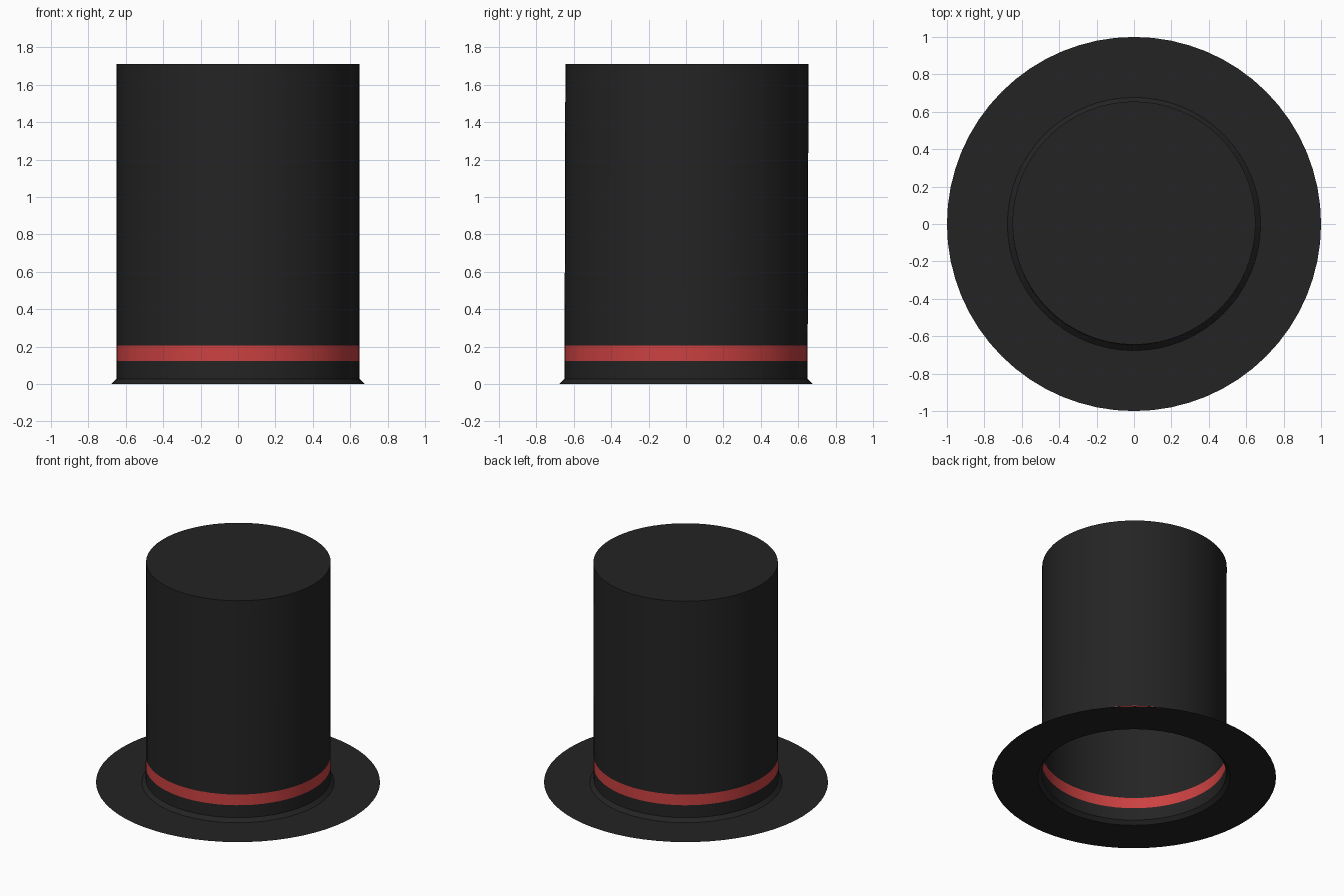
import bpy, bmesh, math

if "Cube" in bpy.data.objects:
    bpy.data.objects.remove(bpy.data.objects["Cube"])

SIDES = 64
TOP = 1.71
LEAN = 0.005   # crown drifts slightly to the back at the top


def material(name, rgb):
    m = bpy.data.materials.new(name)
    m.diffuse_color = (*rgb, 1)
    m.use_nodes = True
    m.node_tree.nodes["Principled BSDF"].inputs["Base Color"].default_value = m.diffuse_color
    return m


black = material("black felt", (0.0175, 0.0175, 0.0175))
red = material("red ribbon", (0.6, 0.053, 0.053))

# Open sheet profile (radius, height): brim, flared foot, band, crown
profile = [(1.0, 0), (0.677, 0), (0.65, 0.027), (0.65, 0.123),
           (0.65, 0.206), (0.65, TOP)]

bm = bmesh.new()
rings = []
for r, z in profile:
    rings.append([bm.verts.new((r * math.cos(a), r * math.sin(a) + LEAN * z / TOP, z))
                  for a in (2 * math.pi * i / SIDES for i in range(SIDES))])

# Walls between rings; the fourth strip is the ribbon
for k in range(len(rings) - 1):
    lo, hi = rings[k], rings[k + 1]
    for i in range(SIDES):
        j = (i + 1) % SIDES
        f = bm.faces.new((lo[i], lo[j], hi[j], hi[i]))
        f.material_index = 1 if k == 3 else 0

# Flat crown top
bm.faces.new(rings[-1])

mesh = bpy.data.meshes.new("top_hat")
bm.to_mesh(mesh)
bm.free()
mesh.materials.append(black)
mesh.materials.append(red)
hat = bpy.data.objects.new("top_hat", mesh)
bpy.context.collection.objects.link(hat)

bpy.context.view_layer.objects.active = hat
hat.select_set(True)
bpy.ops.object.shade_smooth_by_angle(angle=math.radians(30))
